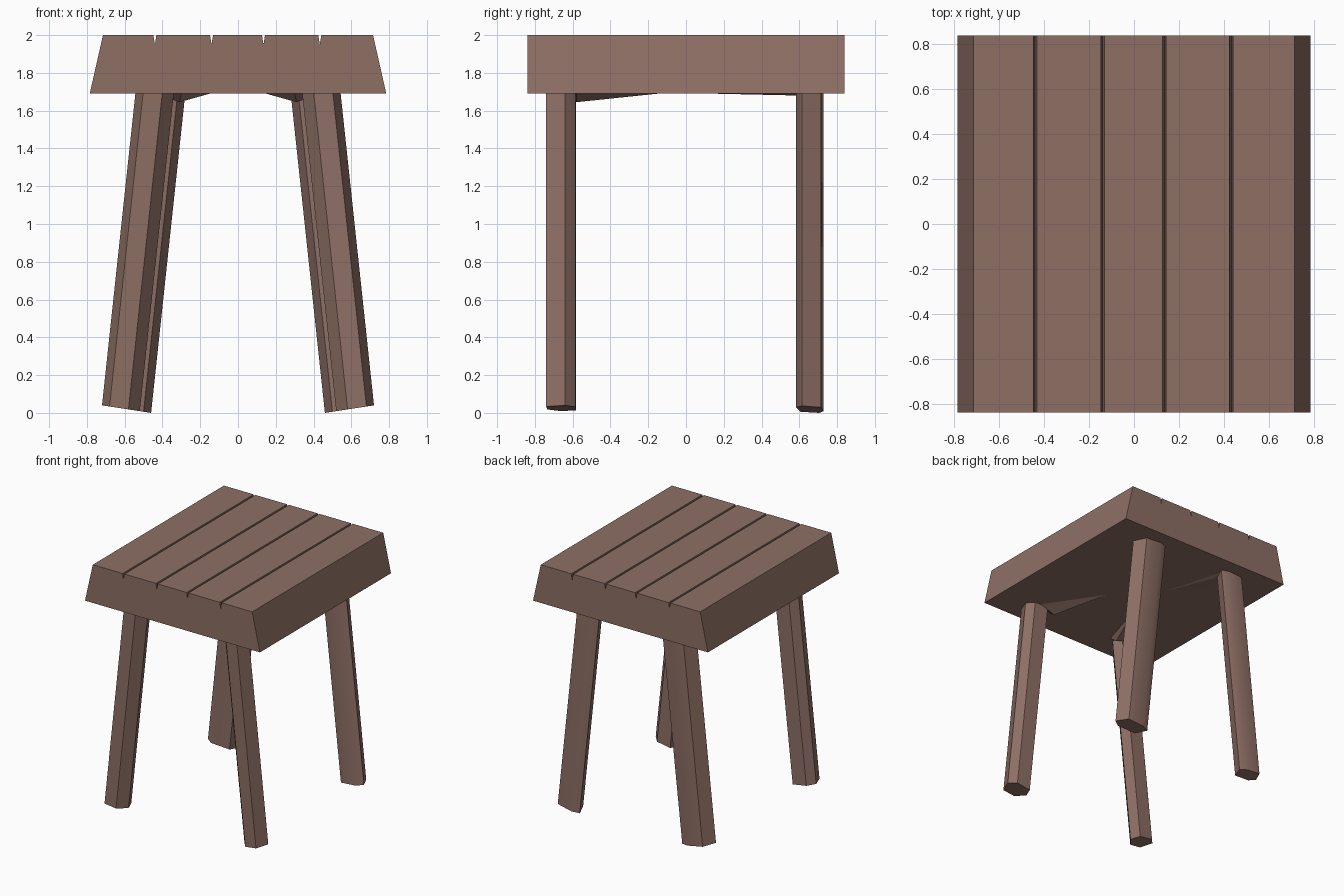
import bpy, bmesh, math

if "Cube" in bpy.data.objects:
    bpy.data.objects.remove(bpy.data.objects["Cube"])

wood = bpy.data.materials.new("brown_wood")
wood.diffuse_color = (0.27, 0.16, 0.13, 1)
wood.use_nodes = True
wood.node_tree.nodes["Principled BSDF"].inputs["Base Color"].default_value = wood.diffuse_color


def add_object(name, bm, smooth=False):
    bmesh.ops.recalc_face_normals(bm, faces=bm.faces)
    mesh = bpy.data.meshes.new(name)
    bm.to_mesh(mesh)
    bm.free()
    ob = bpy.data.objects.new(name, mesh)
    bpy.context.collection.objects.link(ob)
    mesh.materials.append(wood)
    if smooth:
        bpy.ops.object.select_all(action='DESELECT')
        ob.select_set(True)
        bpy.context.view_layer.objects.active = ob
        bpy.ops.object.shade_smooth_by_angle(angle=math.radians(42))
    return ob


def loft(bm, ring_a, ring_b):
    a = [bm.verts.new(p) for p in ring_a]
    b = [bm.verts.new(p) for p in ring_b]
    n = len(a)
    for i in range(n):
        j = (i + 1) % n
        bm.faces.new((a[i], a[j], b[j], b[i]))
    bm.faces.new(a)
    bm.faces.new(b)


# Seat: flared block with four V grooves between the planks
profile = [(-0.785, 1.69), (-0.715, 2.0)]
for x in (-0.44, -0.14, 0.135, 0.433):
    profile += [(x - 0.008, 2.0), (x, 1.95), (x + 0.008, 2.0)]
profile += [(0.715, 2.0), (0.785, 1.69)]
bm = bmesh.new()
loft(bm, [(x, -0.84, z) for x, z in profile], [(x, 0.84, z) for x, z in profile])
add_object("seat", bm)

# Legs: irregular hexagons leaning inwards, ends cut square to the lean
FRONT = [(-.10, .02), (-.06, -.08), (.04, -.075), (.10, 0), (.07, .078), (-.05, .075)]
BACK = [(-.12, -.04), (-.07, -.073), (.08, -.05), (.12, .05), (.06, .073), (-.07, .06)]
LEAN, TOP = 0.107, 1.70


def leg(name, section, cx, cy, side):
    bottom, top = [], []
    for px, py in section:
        x, y = cx + px, cy + py
        z = max(0, 0.04 - 0.154 * (x + 0.72))
        bottom.append((-side * x, y, z))
        top.append((-side * (x + LEAN * (TOP - z)), y, TOP))
    bm = bmesh.new()
    loft(bm, bottom, top)
    add_object(name, bm, True)


# Shallow wedge under the seat beside each leg
def wedge(name, side, y0, y1, tip_y, low):
    pts = [(-0.44, y1, 1.69), (-0.30, y0, 1.69), (-0.15, tip_y, 1.69), (-0.31, y1, low)]
    bm = bmesh.new()
    v = [bm.verts.new((-side * x, y, z)) for x, y, z in pts]
    for f in ((0, 1, 2), (0, 1, 3), (1, 2, 3), (2, 0, 3)):
        bm.faces.new([v[i] for i in f])
    add_object(name, bm)


for side, label in ((-1, "left"), (1, "right")):
    leg("front_leg_" + label, FRONT, -0.62, -0.66, side)
    leg("back_leg_" + label, BACK, -0.58, 0.655, side)
    wedge("front_wedge_" + label, side, -0.64, -0.58, -0.15, 1.645)
    wedge("back_wedge_" + label, side, 0.68, 0.60, 0.15, 1.68)
